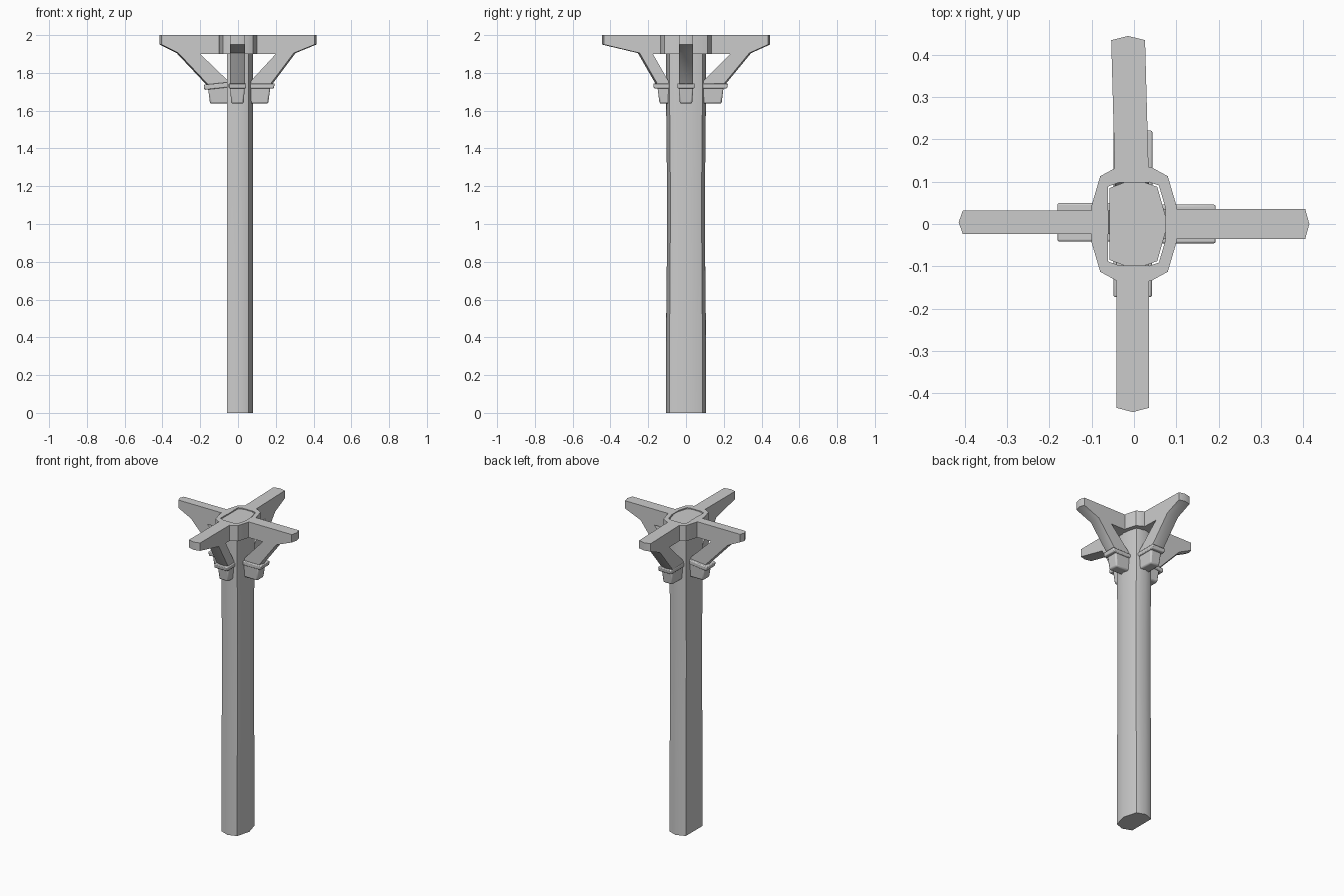
import bpy
import bmesh
import math
from mathutils import Vector

cube = bpy.data.objects.get("Cube")
if cube:
    bpy.data.objects.remove(cube, do_unlink=True)

# Single stone-grey material
grey = bpy.data.materials.new("plain_grey")
grey.use_nodes = True
grey.diffuse_color = (0.6, 0.6, 0.6, 1)
grey.node_tree.nodes["Principled BSDF"].inputs["Base Color"].default_value = (0.6, 0.6, 0.6, 1)


def finish(bm, name, angle=40, bevel=0):
    """Turn a bmesh into a named, shaded object."""
    bmesh.ops.recalc_face_normals(bm, faces=bm.faces[:])
    mesh = bpy.data.meshes.new(name)
    bm.to_mesh(mesh)
    bm.free()
    mesh.materials.append(grey)
    ob = bpy.data.objects.new(name, mesh)
    bpy.context.collection.objects.link(ob)
    if bevel:
        mod = ob.modifiers.new("soft_edges", "BEVEL")
        mod.width = bevel
        mod.segments = 2
    bpy.ops.object.select_all(action="DESELECT")
    ob.select_set(True)
    bpy.context.view_layer.objects.active = ob
    bpy.ops.object.shade_smooth_by_angle(angle=math.radians(angle))
    return ob


def loft(name, loops, **kw):
    """Skin a list of equal-length point loops and cap both ends."""
    bm = bmesh.new()
    rings = [[bm.verts.new(p) for p in loop] for loop in loops]
    for a, b in zip(rings, rings[1:]):
        for i in range(len(a)):
            j = (i + 1) % len(a)
            bm.faces.new((a[i], a[j], b[j], b[i]))
    bm.faces.new(rings[0])
    bm.faces.new(rings[-1])
    return finish(bm, name, **kw)


# Column: seven-sided, flat on one side, slightly waisted
SECTION = [(-0.058, -0.085), (0, -0.107), (0.055, -0.088), (0.08, 0),
           (0.055, 0.088), (0, 0.107), (-0.058, 0.085)]
LEVELS = [(0, 1.0), (0.5, 0.98), (0.8, 0.95), (1.2, 0.94), (1.6, 0.98), (1.995, 1.0)]
loft("column", [[(x, y * s, z) for x, y in SECTION] for z, s in LEVELS], angle=45)

# Hub: collar around the column head with a thin gap
quarter = [(0.1, 0.045), (0.08, 0.113), (0.04, 0.135)]
outer = (quarter + [(-x, y) for x, y in reversed(quarter)]
         + [(-x, -y) for x, y in quarter] + [(x, -y) for x, y in reversed(quarter)])
inner = [(x * 1.07, y * 1.04) for x, y in SECTION]
bm = bmesh.new()
edges = []
for outline in (outer, inner):
    vs = [bm.verts.new((x, y, 1.9)) for x, y in outline]
    edges += [bm.edges.new((vs[i - 1], vs[i])) for i in range(len(vs))]
bmesh.ops.triangle_fill(bm, edges=edges, use_beauty=True)
top = bmesh.ops.extrude_face_region(bm, geom=bm.faces[:])["geom"]
bmesh.ops.translate(bm, vec=(0, 0, 0.1), verts=[g for g in top if isinstance(g, bmesh.types.BMVert)])
finish(bm, "hub", angle=30)


def bracket(name, out, side, tip, knee, window, foot, width, centre, drift, inside, tilt):
    """Arm with diagonal strut, plus a foot block and a collar band."""
    out, side = Vector(out), Vector(side)

    def place(r, s, z):
        return out * r + side * s + Vector((0, 0, z))

    # Arm and strut share one side profile; the middle loop is ridged outward
    profile = [(inside, 2), (tip, 2), (tip, 1.95), (knee, 1.905),
               (foot, 1.735), (inside - 0.02, 1.735), (inside, 1.765),
               (window, 1.9), (inside, 1.9)]
    loops = []
    for k in (-1, 0, 1):
        loop = []
        for i, (r, z) in enumerate(profile):
            ridge = 0.01 if 1 <= i <= 4 else 0
            r += ridge * (1 - abs(k)) - ridge * 0.5
            loop.append(place(r, centre + drift * r / tip + k * width, z))
        loops.append(loop)
    loft(name + "_arm", loops, angle=35)

    # Foot block under the strut, narrowing downward
    def ring(r0, r1, half, z, slope=0):
        return [place(r0, centre - half, z + slope), place(r1, centre - half, z - slope),
                place(r1, centre + half, z - slope), place(r0, centre + half, z + slope)]

    start = inside - 0.03
    loft(name + "_foot", [ring(start, foot - 0.012, 0.033, 1.637),
                          ring(start, foot, 0.039, 1.73)], bevel=0.009)
    loft(name + "_collar", [ring(start, foot + 0.018, 0.046, 1.718, tilt),
                            ring(start, foot + 0.022, 0.046, 1.745, tilt)], bevel=0.005)


bracket("left", (1, 0, 0), (0, 1, 0), tip=0.41, knee=0.3, window=0.2,
        foot=0.172, width=0.036, centre=0, drift=0, inside=0.075, tilt=0)
bracket("right", (-1, 0, 0), (0, 1, 0), tip=0.41, knee=0.32, window=0.2,
        foot=0.16, width=0.028, centre=0.004, drift=0, inside=0.06, tilt=0.008)
bracket("back", (0, 1, 0), (1, 0, 0), tip=0.44, knee=0.34, window=0.235,
        foot=0.2, width=0.04, centre=-0.002, drift=-0.012, inside=0.098, tilt=0)
bracket("front", (0, -1, 0), (1, 0, 0), tip=0.44, knee=0.25, window=0.175,
        foot=0.152, width=0.039, centre=-0.003, drift=0, inside=0.098, tilt=0)
